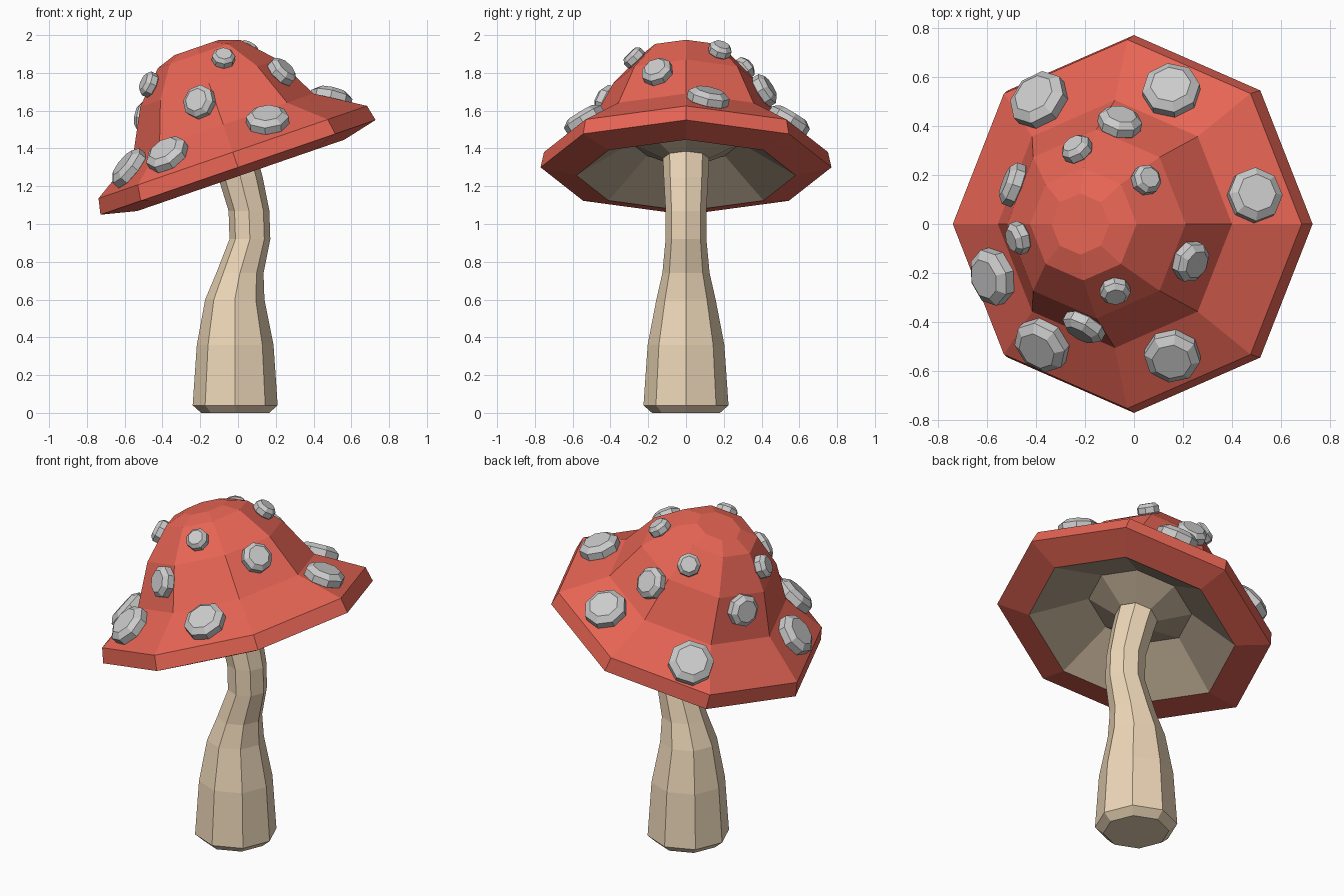
import bpy, bmesh, math
from mathutils import Vector, Matrix
from mathutils.bvhtree import BVHTree

if "Cube" in bpy.data.objects:
    bpy.data.objects.remove(bpy.data.objects["Cube"])

SIDES = 8


def material(name, rgb):
    m = bpy.data.materials.new(name)
    m.diffuse_color = (*rgb, 1)
    m.use_nodes = True
    m.node_tree.nodes["Principled BSDF"].inputs["Base Color"].default_value = m.diffuse_color
    return m


def loft(name, rings, matrix=Matrix(), mat=None, cap_start=True, cap_end=True):
    """Join octagonal rings given as (centre x, height, radius)."""
    bm = bmesh.new()
    loops = []
    for cx, z, r in rings:
        loops.append([bm.verts.new(matrix @ Vector((
            cx + r * math.cos(2 * math.pi * i / SIDES),
            r * math.sin(2 * math.pi * i / SIDES), z))) for i in range(SIDES)])
    for a, b in zip(loops, loops[1:]):
        for i in range(SIDES):
            j = (i + 1) % SIDES
            bm.faces.new((a[i], a[j], b[j], b[i]))
    if cap_start:
        bm.faces.new(loops[0][::-1])
    if cap_end:
        bm.faces.new(loops[-1])
    bm.normal_update()
    tree = BVHTree.FromBMesh(bm)
    mesh = bpy.data.meshes.new(name)
    bm.to_mesh(mesh)
    bm.free()
    obj = bpy.data.objects.new(name, mesh)
    bpy.context.collection.objects.link(obj)
    if mat:
        mesh.materials.append(mat)
    return tree


red = material("red", (0.80, 0.13, 0.09))
tan = material("tan", (0.85, 0.68, 0.48))
brown = material("brown", (0.45, 0.36, 0.26))

# Bent stem
loft("stem", [(-.015, 0, .18), (-.015, .04, .225), (-.015, .36, .203),
              (-.017, .6, .157), (.01, .74, .125), (.063, .92, .108),
              (.058, 1.07, .108), (.012, 1.25, .118), (-.04, 1.42, .125)], mat=tan)

# Tilted cap with a thick rim
tilt = Matrix.Translation((0, 0, 1.30)) @ Matrix.Rotation(math.radians(-19), 4, 'Y')
cap = loft("cap", [(0, -.045, .58), (0, 0, .77), (0, .085, .752), (0, .239, .505),
                   (0, .471, .385), (0, .635, .23), (0, .671, .125)],
           tilt, red, cap_start=False)

# Hollow underside
loft("gills", [(0, .05, .12), (0, .135, .29), (0, -.045, .58)], tilt, brown, cap_end=False)

# Raised spots: x, y, z, radius
spots = [(-.40, .52, 1.37, .125), (.15, .56, 1.57, .118), (-.05, .45, 1.73, .09),
         (-.25, .33, 1.84, .065), (.065, .19, 1.95, .062), (.50, .125, 1.70, .112),
         (.245, -.16, 1.82, .085), (-.075, -.295, 1.90, .062), (.155, -.55, 1.57, .115),
         (-.21, -.43, 1.65, .09), (-.39, -.51, 1.39, .118), (-.595, -.22, 1.31, .118),
         (-.495, -.065, 1.75, .068), (-.53, .175, 1.57, .09)]
for n, (x, y, z, r) in enumerate(spots, 1):
    point, normal, _, _ = cap.find_nearest(Vector((x, y, z)))
    place = Matrix.Translation(point + normal * .022) @ normal.to_track_quat('Z', 'Y').to_matrix().to_4x4()
    t = .025 + .18 * r
    loft(f"spot_{n}", [(0, -t, r * .7), (0, -t * .45, r), (0, t * .45, r), (0, t, r * .7)], place)
